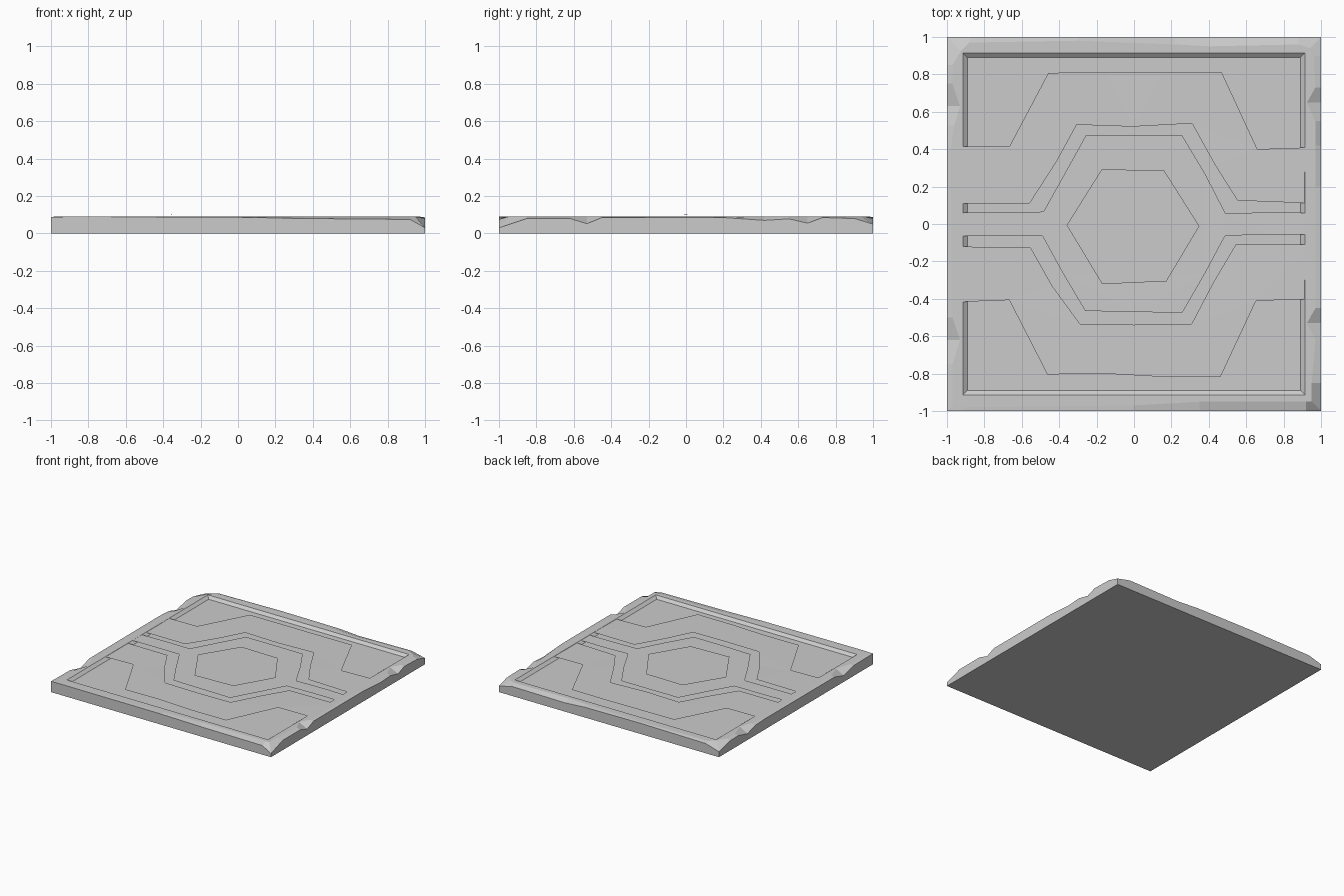
import bpy, bmesh, math, random
from mathutils import Vector

if "Cube" in bpy.data.objects:
    bpy.data.objects.remove(bpy.data.objects["Cube"])

random.seed(4)
FLOOR, TOP = 0.07, 0.09


def finish(bm, name):
    bmesh.ops.remove_doubles(bm, verts=bm.verts, dist=0.0005)
    bmesh.ops.recalc_face_normals(bm, faces=bm.faces)
    bmesh.ops.triangulate(bm, faces=[f for f in bm.faces if len(f.verts) > 4])
    mesh = bpy.data.meshes.new(name)
    bm.to_mesh(mesh)
    bm.free()
    obj = bpy.data.objects.new(name, mesh)
    bpy.context.collection.objects.link(obj)
    return obj


# Slab with chipped rim: (position along side, edge height, chip width)
front = [(-1, .088, .03), (-.9, .09, .02), (0, .087, .03), (.35, .08, .05), (.92, .075, .05)]
right = [(-1, .03, .05), (-.85, .08, .05), (-.62, .08, .03), (-.53, .052, .075),
         (-.45, .085, .03), (0, .086, .03), (.2, .085, .03), (.42, .07, .03),
         (.55, .078, .03), (.65, .055, .075), (.73, .085, .03), (.9, .08, .04)]
back = [(-1, .05, .06), (-.88, .078, .04), (-.4, .072, .05), (-.22, .084, .04),
        (.3, .088, .02), (.88, .08, .03)]
left = [(-1, .045, .075), (-.85, .08, .03), (-.75, .082, .03), (-.63, .052, .07),
        (-.53, .082, .04), (-.4, .088, .02), (.5, .086, .03), (.62, .052, .07),
        (.75, .085, .03)]


def inset_point(side, t, d):
    """Point at distance d inside the square edge, on side 0..3."""
    u = max(-1 + d, min(1 - d, t))
    x, y = u, -1 + d
    for _ in range(side):
        x, y = -y, x
    return x, y


bm = bmesh.new()
loops = [[] for _ in range(5)]
for side, stations in enumerate((front, right, back, left)):
    for t, h, w in stations:
        section = [(0, 0), (0, h), (w, TOP), (.085, TOP), (.11, FLOOR)]
        for loop, (d, z) in zip(loops, section):
            loop.append(bm.verts.new((*inset_point(side, t, d), z)))
n = len(loops[0])
for a, b in zip(loops, loops[1:]):
    for i in range(n):
        j = (i + 1) % n
        bm.faces.new((a[i], a[j], b[j], b[i]))
bm.faces.new(loops[0])
bm.faces.new(loops[-1])
finish(bm, "stone_slab")


def raised(name, outline, z0, z1, slope, wear):
    """Flat-topped relief with sloping, slightly worn edges."""
    pts = []
    for i, p in enumerate(outline):
        a, b = Vector(p), Vector(outline[(i + 1) % len(outline)])
        k = max(1, round((b - a).length / 0.3))
        pts += [a.lerp(b, s / k) for s in range(k)]
    bm = bmesh.new()
    face = bm.faces.new([bm.verts.new((p.x, p.y, z0)) for p in pts])
    face.normal_update()
    if face.normal.z < 0:
        face.normal_flip()
    bmesh.ops.inset_region(bm, faces=[face], thickness=slope, use_even_offset=True)
    for v in face.verts:
        v.co.x += random.uniform(-wear, wear)
        v.co.y += random.uniform(-wear, wear)
        v.co.z = z1 - random.uniform(0, wear) * 0.2
    return finish(bm, name)


def mirror_x(half):
    """Close a left-hand open outline with its right-hand mirror."""
    return half + [(-x, y) for x, y in reversed(half)]


# Upper and lower bands around the hexagon
inner = mirror_x([(-.955, .12), (-.55, .12), (-.30, .53)])
outer = mirror_x([(-.955, .41), (-.66, .41), (-.46, .81)])
band = inner + outer[::-1]
for name, s in (("upper_band", 1), ("lower_band", -1)):
    raised(name, [(x, y * s) for x, y in band], FLOOR - .002, TOP - .0005, .05, .012)

# Middle hexagon with a ridge running to each side
top_half = mirror_x([(-.955, .06), (-.49, .06), (-.26, .47)])
raised("hexagon_and_ridges", top_half + [(x, -y) for x, y in reversed(top_half)],
       FLOOR - .002, TOP - .0005, .035, .006)

# Central raised hexagon
hexagon = [(.345 * math.cos(math.radians(60 * i)) - .005,
            .345 * math.sin(math.radians(60 * i)) - .015) for i in range(6)]
raised("center_hexagon", hexagon, TOP - .003, .1, .04, .01)
